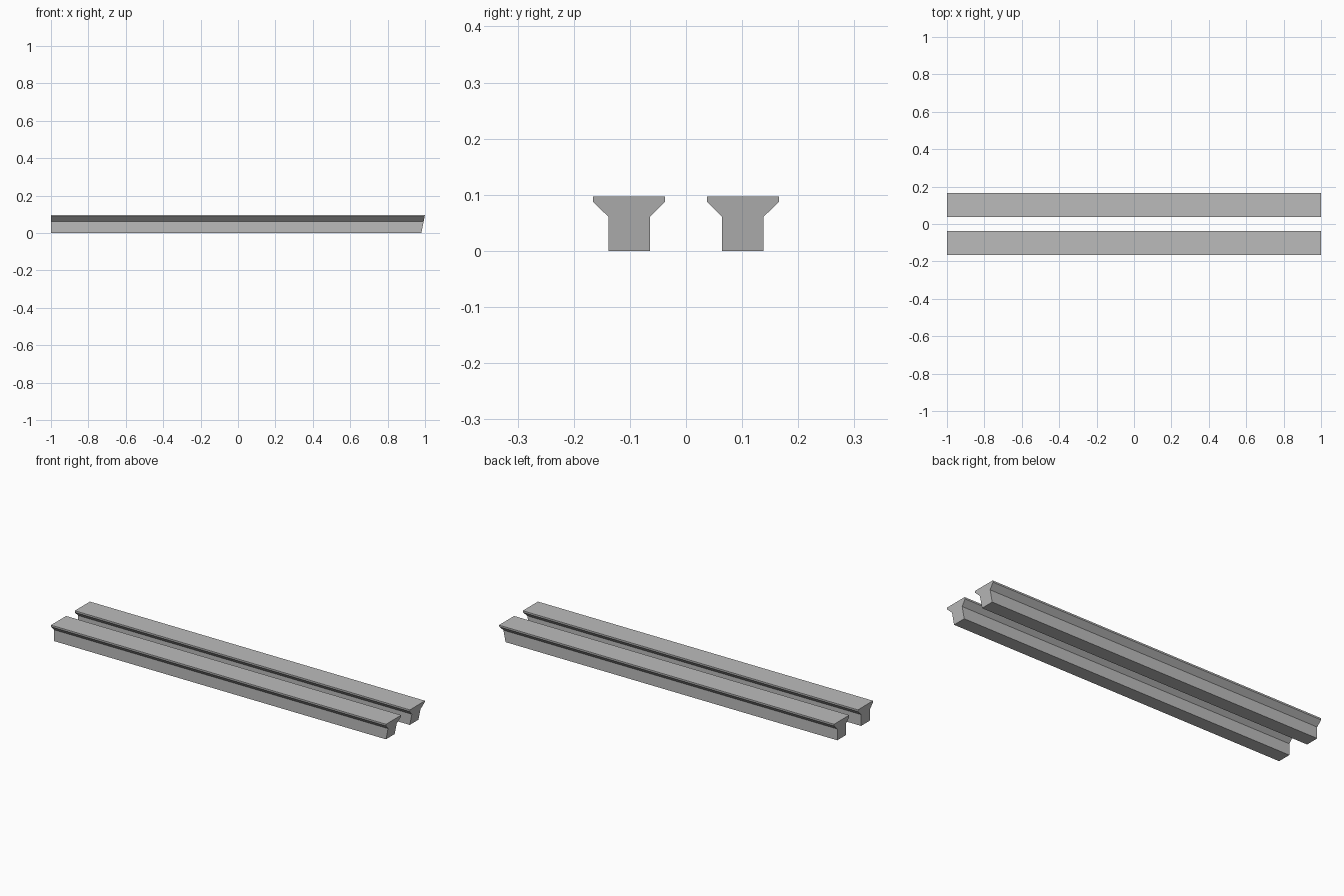
import bpy
import bmesh

cube = bpy.data.objects.get("Cube")
if cube:
    bpy.data.objects.remove(cube, do_unlink=True)

# Concrete material
concrete = bpy.data.materials.new("concrete grey")
concrete.use_nodes = True
grey = (0.5, 0.5, 0.5, 1)
concrete.diffuse_color = grey
concrete.node_tree.nodes["Principled BSDF"].inputs["Base Color"].default_value = grey

HEIGHT = 0.097
SLANT = 0.02   # how far the foot of the raked end sits back

# Half of the T-shaped cross-section: (offset from beam centre, height)
half = [(0.037, 0), (0.037, 0.061), (0.0645, 0.088), (0.0645, HEIGHT)]
profile = half + [(-y, z) for y, z in reversed(half)]


def make_beam(name, centre_y):
    """Extrude the section along x, with a square left end and a raked right end."""
    bm = bmesh.new()
    ring_a = [bm.verts.new((-1, centre_y + y, z)) for y, z in profile]
    ring_b = [bm.verts.new((1 - SLANT * (1 - z / HEIGHT), centre_y + y, z))
              for y, z in profile]
    bm.faces.new(ring_a)
    bm.faces.new(ring_b)
    for i in range(len(profile)):
        j = (i + 1) % len(profile)
        bm.faces.new((ring_a[i], ring_a[j], ring_b[j], ring_b[i]))
    bmesh.ops.recalc_face_normals(bm, faces=bm.faces)
    mesh = bpy.data.meshes.new(name)
    bm.to_mesh(mesh)
    bm.free()
    mesh.materials.append(concrete)
    bpy.context.collection.objects.link(bpy.data.objects.new(name, mesh))


# Two parallel beams
make_beam("front_beam", -0.1015)
make_beam("back_beam", 0.1015)
